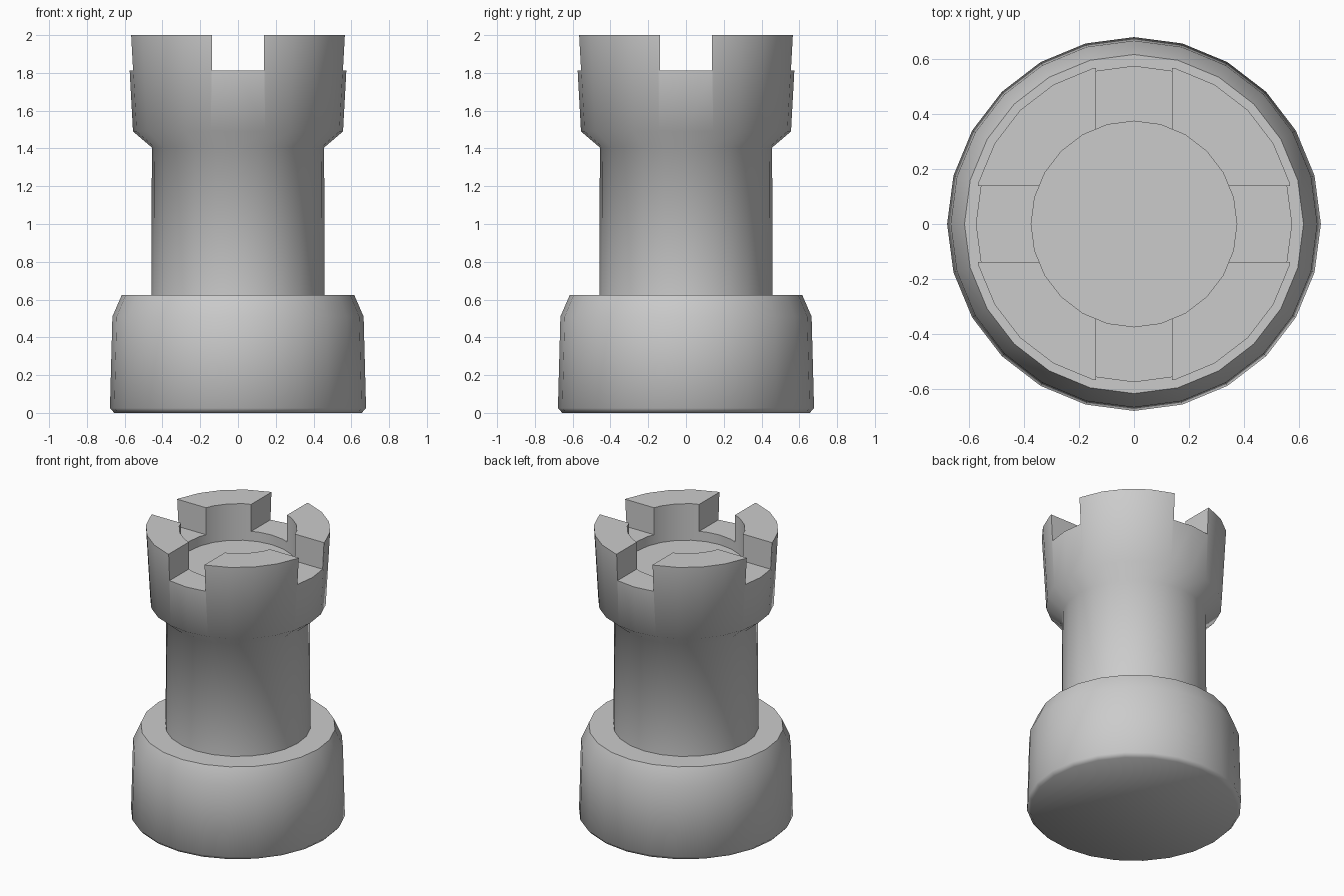
import bpy, bmesh, math
from mathutils import Matrix, Vector

cube = bpy.data.objects.get("Cube")
if cube:
    bpy.data.objects.remove(cube, do_unlink=True)

SIDES = 24
NOTCH_WIDTH = 0.277
NOTCH_FLOOR = 1.812

# Single stone colour
stone = bpy.data.materials.new("light_grey")
stone.use_nodes = True
GREY = (0.6, 0.6, 0.6, 1)
stone.diffuse_color = GREY
stone.node_tree.nodes["Principled BSDF"].inputs["Base Color"].default_value = GREY


def add_object(name, bm):
    mesh = bpy.data.meshes.new(name)
    bmesh.ops.recalc_face_normals(bm, faces=bm.faces)
    bm.to_mesh(mesh)
    bm.free()
    mesh.materials.append(stone)
    obj = bpy.data.objects.new(name, mesh)
    bpy.context.collection.objects.link(obj)
    return obj


def lathe(name, profile):
    """Spin a (radius, height) profile around z into a closed solid."""
    bm = bmesh.new()
    verts = [bm.verts.new((r, 0, z)) for r, z in profile]
    edges = [bm.edges.new(pair) for pair in zip(verts, verts[1:])]
    bmesh.ops.spin(bm, geom=verts + edges, cent=(0, 0, 0), axis=(0, 0, 1),
                   angle=math.tau, steps=SIDES, use_duplicate=False)
    bmesh.ops.remove_doubles(bm, verts=bm.verts, dist=0.0005)
    bmesh.ops.holes_fill(bm, edges=[e for e in bm.edges if e.is_boundary], sides=0)
    return add_object(name, bm)


# Tower: base, column, flared head, and the sunken well in the top
tower = lathe("castle_tower", [
    (0.655, 0), (0.678, 0.025), (0.665, 0.51), (0.615, 0.625),    # base
    (0.459, 0.625), (0.456, 1.405),                               # column
    (0.556, 1.49), (0.584, 2),                                    # head
    (0.373, 2), (0.373, 1.745),                                   # well
])

# Battlement notches: two crossing slots cut through the rim
for name, size in (("notch_cutter_x", (2, NOTCH_WIDTH, 1)),
                   ("notch_cutter_y", (NOTCH_WIDTH, 2, 1))):
    bm = bmesh.new()
    place = Matrix.Translation((0, 0, NOTCH_FLOOR + 0.5)) @ Matrix.Diagonal(Vector(size).to_4d())
    bmesh.ops.create_cube(bm, size=1, matrix=place)
    cutter = add_object(name, bm)
    cutter.hide_render = True
    cut = tower.modifiers.new(name, "BOOLEAN")
    cut.operation = "DIFFERENCE"
    cut.solver = "EXACT"
    cut.object = cutter
    bpy.context.view_layer.objects.active = tower
    bpy.ops.object.modifier_apply(modifier=cut.name)
    bpy.data.objects.remove(cutter, do_unlink=True)

# Smooth walls with crisp rims
bpy.ops.object.select_all(action="DESELECT")
tower.select_set(True)
bpy.context.view_layer.objects.active = tower
bpy.ops.object.shade_smooth_by_angle(angle=math.radians(52))
